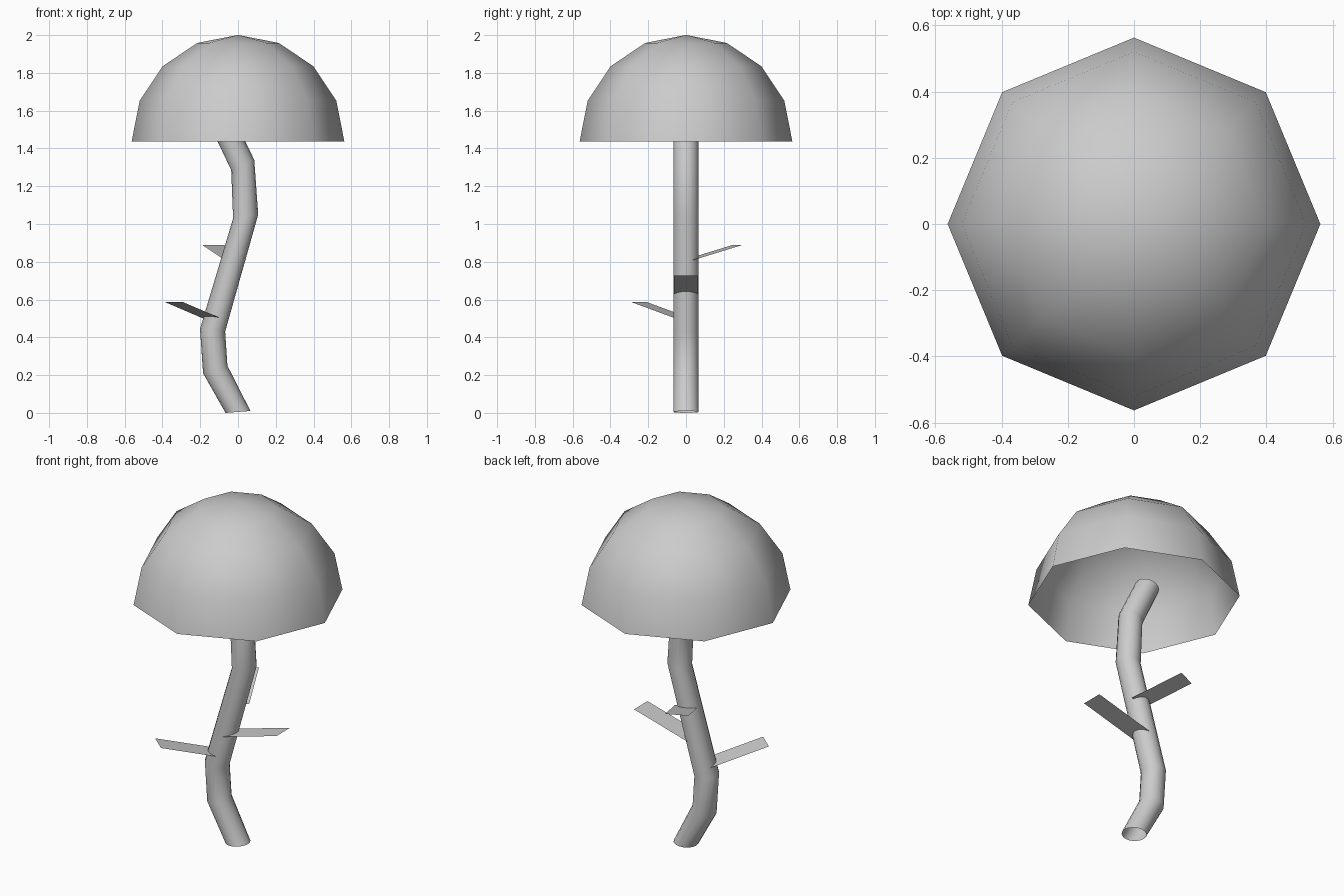
import bpy
import bmesh
from math import sin, cos, pi, radians
from mathutils import Vector

if "Cube" in bpy.data.objects:
    bpy.data.objects.remove(bpy.data.objects["Cube"])


def make_object(name, bm, smooth=None):
    mesh = bpy.data.meshes.new(name)
    bm.to_mesh(mesh)
    bm.free()
    obj = bpy.data.objects.new(name, mesh)
    bpy.context.collection.objects.link(obj)
    if smooth:
        bpy.ops.object.select_all(action='DESELECT')
        obj.select_set(True)
        bpy.context.view_layer.objects.active = obj
        bpy.ops.object.shade_smooth_by_angle(angle=radians(smooth))
    return obj


def bridge(bm, rings):
    for lower, upper in zip(rings, rings[1:]):
        n = len(lower)
        for i in range(n):
            j = (i + 1) % n
            bm.faces.new((lower[i], lower[j], upper[j], upper[i]))


# Crown: open eight-sided hemisphere
R, RIM_Z, SIDES = 0.563, 1.438, 8
bm = bmesh.new()
rings = []
for k in range(4):
    a = k * pi / 8
    rings.append([bm.verts.new((R * cos(a) * cos(2 * pi * i / SIDES),
                                R * cos(a) * sin(2 * pi * i / SIDES),
                                RIM_Z + R * sin(a))) for i in range(SIDES)])
bridge(bm, rings)
apex = bm.verts.new((0, 0, RIM_Z + R))
for i in range(SIDES):
    bm.faces.new((rings[-1][i], rings[-1][(i + 1) % SIDES], apex))
make_object("crown", bm, 50)

# Trunk: open bent tube, each section given by its left and right ends (x, z)
sections = [((-0.066, 0.0), (0.066, 0.01)),
            ((-0.185, 0.21), (-0.056, 0.25)),
            ((-0.201, 0.445), (-0.068, 0.43)),
            ((-0.026, 1.03), (0.107, 1.05)),
            ((-0.036, 1.285), (0.086, 1.34)),
            ((-0.152, 1.53), (-0.03, 1.575))]
bm = bmesh.new()
rings = []
for (lx, lz), (rx, rz) in sections:
    centre = Vector(((lx + rx) / 2, 0, (lz + rz) / 2))
    half = Vector(((rx - lx) / 2, 0, (rz - lz) / 2))
    across = Vector((0, 0.067, 0))
    rings.append([bm.verts.new(centre + half * cos(2 * pi * i / 16)
                               + across * sin(2 * pi * i / 16))
                  for i in range(16)])
bridge(bm, rings)
make_object("trunk", bm, 50)


# Leaves: flat strips rising outward from the trunk
def leaf(name, tip, angle, length):
    out = Vector((cos(angle), sin(angle), 0.28))
    side = Vector((-sin(angle), cos(angle), 0)) * 0.063
    tip = Vector(tip)
    root = tip - out * length
    bm = bmesh.new()
    bm.faces.new([bm.verts.new(p) for p in
                  (root - side, tip - side, tip + side, root + side)])
    make_object(name, bm)


leaf("lower_leaf", (-0.342, -0.252, 0.588), 4.0, 0.32)
leaf("middle_leaf", (0.293, 0, 0.727), 0.0, 0.36)
leaf("upper_leaf", (-0.133, 0.276, 0.89), 2.0, 0.29)
